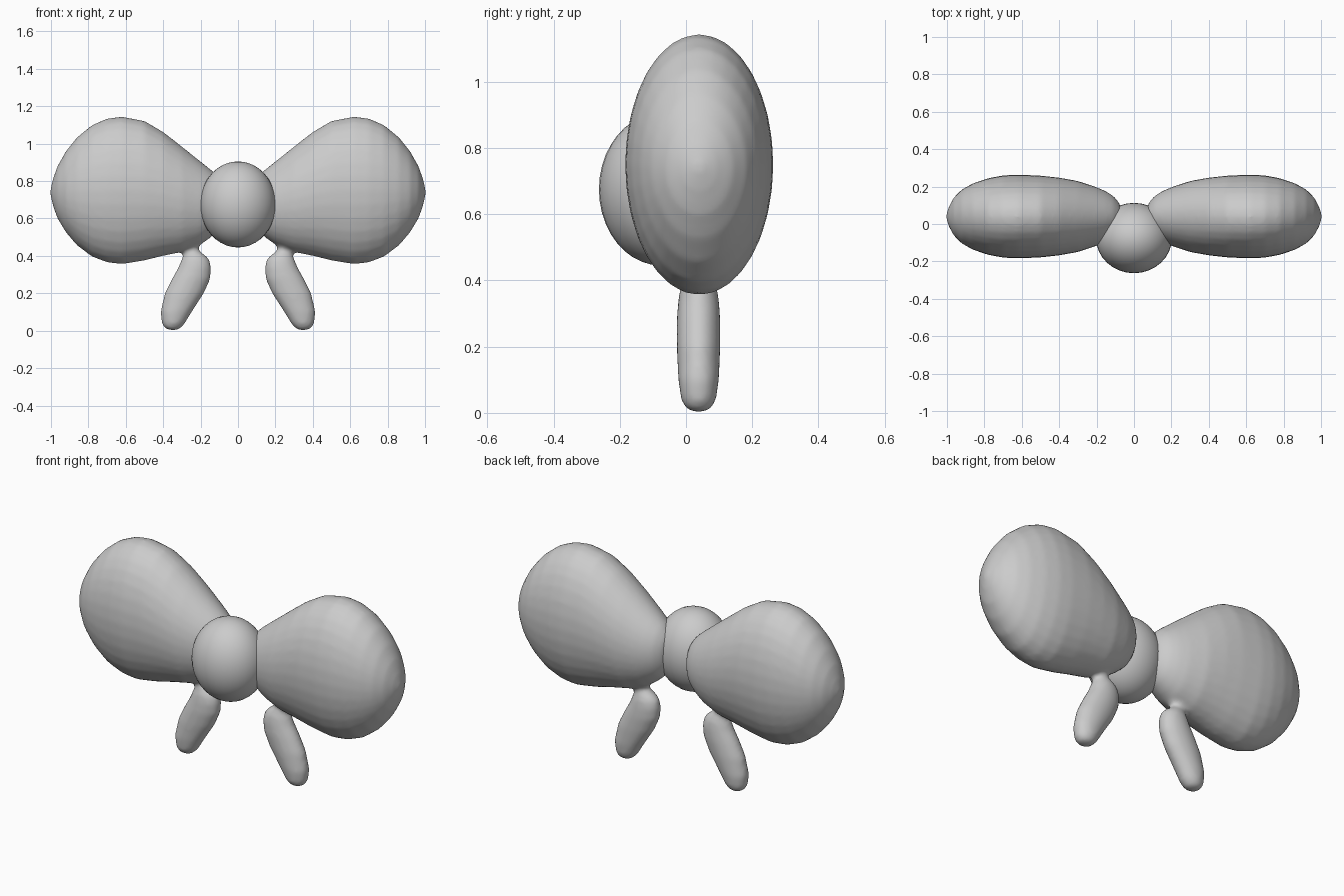
import bpy, bmesh
from math import sin, cos, pi

if "Cube" in bpy.data.objects:
    bpy.data.objects.remove(bpy.data.objects["Cube"])

grey = bpy.data.materials.new("light grey")
grey.use_nodes = True
grey.diffuse_color = (0.6, 0.6, 0.6, 1)
grey.node_tree.nodes["Principled BSDF"].inputs["Base Color"].default_value = (0.6, 0.6, 0.6, 1)


def loft(bm, centres, radii_a, radii_b, axis, segments=32):
    """Skin elliptical rings lying across the given axis and close both ends."""
    rings = []
    for (x, y, z), a, b in zip(centres, radii_a, radii_b):
        ring = []
        for i in range(segments):
            u, v = a * cos(2 * pi * i / segments), b * sin(2 * pi * i / segments)
            ring.append(bm.verts.new((x, y + u, z + v) if axis == "x" else (x + u, y + v, z)))
        rings.append(ring)
    for r, s in zip(rings, rings[1:]):
        for i in range(segments):
            j = (i + 1) % segments
            bm.faces.new((r[i], r[j], s[j], s[i]))
    bm.faces.new(rings[0][::-1])
    bm.faces.new(rings[-1])


def add_object(name, bm):
    bmesh.ops.recalc_face_normals(bm, faces=bm.faces)
    mesh = bpy.data.meshes.new(name)
    bm.to_mesh(mesh)
    bm.free()
    mesh.materials.append(grey)
    mesh.polygons.foreach_set("use_smooth", [True] * len(mesh.polygons))
    obj = bpy.data.objects.new(name, mesh)
    bpy.context.collection.objects.link(obj)
    return obj


# Bow loop: x, bottom, top, half depth
loop = [(.065, .62, .75, .03), (.08, .575, .79, .075), (.11, .53, .83, .11),
        (.15, .495, .865, .135), (.2, .46, .905, .157), (.3, .42, .985, .19),
        (.4, .40, 1.063, .208), (.5, .375, 1.122, .219), (.62, .355, 1.145, .224),
        (.7, .365, 1.135, .22), (.78, .395, 1.1, .205), (.86, .455, 1.035, .178),
        (.92, .525, .96, .145), (.965, .6, .88, .1), (.99, .67, .81, .052), (1.002, .72, .76, .016)]
bm = bmesh.new()
loft(bm, [(x, .04, (lo + hi) / 2) for x, lo, hi, d in loop],
     [d for x, lo, hi, d in loop], [(hi - lo) / 2 for x, lo, hi, d in loop], "x")

# Hanging tail with its narrow neck: z, inner x, outer x, half depth
tail = [(.003, .325, .365, .02), (.015, .305, .395, .04), (.04, .283, .408, .053),
        (.1, .247, .415, .062), (.2, .182, .392, .066), (.28, .147, .352, .066),
        (.34, .143, .318, .062), (.38, .153, .303, .055), (.4, .17, .293, .047),
        (.425, .205, .29, .036), (.46, .215, .3, .036), (.52, .22, .31, .036)]
loft(bm, [((a + b) / 2, .038, z) for z, a, b, d in tail],
     [(b - a) / 2 for z, a, b, d in tail], [d for z, a, b, d in tail], "z")
bow = add_object("bow_loops_and_tails", bm)

# Blend the tail into the loop, then mirror to the other side
blend = bow.modifiers.new("Blend", "REMESH")
blend.mode = "VOXEL"
blend.voxel_size = 0.013
blend.use_smooth_shade = True
soften = bow.modifiers.new("Soften", "SMOOTH")
soften.factor = 0.5
soften.iterations = 6
mirror = bow.modifiers.new("Mirror", "MIRROR")
mirror.use_mirror_merge = False

# Centre knot
bm = bmesh.new()
bmesh.ops.create_uvsphere(bm, u_segments=32, v_segments=20, radius=1)
bmesh.ops.scale(bm, verts=bm.verts, vec=(.203, .188, .23))
bmesh.ops.translate(bm, verts=bm.verts, vec=(0, -.075, .675))
add_object("knot", bm)
